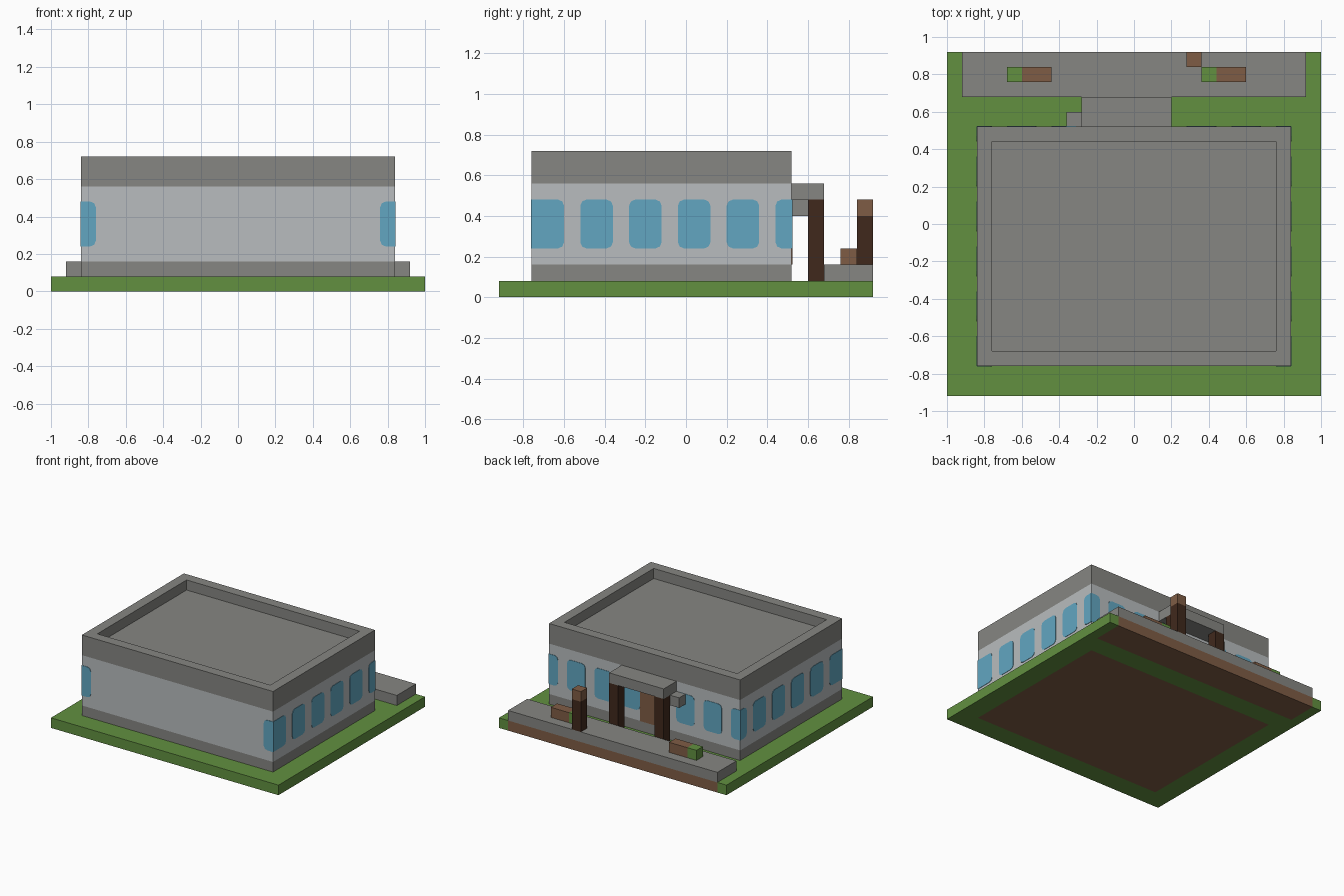
import bpy
import bmesh
from mathutils import Vector

if "Cube" in bpy.data.objects:
    bpy.data.objects.remove(bpy.data.objects["Cube"], do_unlink=True)

U = 0.08  # module size


def material(name, rgb):
    linear = [(c / 255) ** 2.2 for c in rgb] + [1.0]
    mat = bpy.data.materials.new(name)
    mat.use_nodes = True
    mat.diffuse_color = linear
    bsdf = mat.node_tree.nodes["Principled BSDF"]
    bsdf.inputs["Base Color"].default_value = linear
    bsdf.inputs["Roughness"].default_value = 0.9
    return mat


grass = material("grass green", (98, 143, 66))
stone = material("stone grey", (133, 133, 129))
plaster = material("pale grey wall", (183, 187, 189))
glass = material("window blue", (98, 165, 192))
wood = material("wood brown", (126, 93, 71))
dark_wood = material("dark brown", (66, 45, 34))


def finish(name, bm, *mats):
    bmesh.ops.recalc_face_normals(bm, faces=bm.faces)
    mesh = bpy.data.meshes.new(name)
    bm.to_mesh(mesh)
    bm.free()
    for m in mats:
        mesh.materials.append(m)
    obj = bpy.data.objects.new(name, mesh)
    bpy.context.scene.collection.objects.link(obj)
    return obj


def box_mesh(x, y, z):
    bm = bmesh.new()
    bmesh.ops.create_cube(bm, size=1)
    for v in bm.verts:
        for i, (lo, hi) in enumerate((x, y, z)):
            v.co[i] = lo if v.co[i] < 0 else hi
    return bm


def box(name, x, y, z, mat):
    return finish(name, box_mesh(x, y, z), mat)


# Ground slab: grass, with soil showing underneath and along the back
bm = box_mesh((-1, 1), (-0.92, 0.92), (0, U))
cuts = [(0, s * c) for s in (-1, 1) for c in (0.84, 0.92)]
cuts += [(1, c) for c in (-0.76, 0.52, 0.68)]
for axis, c in cuts:
    co, no = Vector((0, 0, 0)), Vector((0, 0, 0))
    co[axis], no[axis] = c, 1
    geom = bm.verts[:] + bm.edges[:] + bm.faces[:]
    bmesh.ops.bisect_plane(bm, geom=geom, plane_co=co, plane_no=no)
bm.normal_update()
for f in bm.faces:
    c = f.calc_center_median()
    under_building = abs(c.x) < 0.84 and -0.76 < c.y < 0.52
    under_paving = abs(c.x) < 0.92 and c.y > 0.68
    exposed = f.normal.z < -0.5 or f.normal.y > 0.5
    f.material_index = int(exposed and (under_building or under_paving))
finish("ground", bm, grass, wood)

# Building shell: plinth, pale wall, parapet and sunken roof as one skin
X, Y0, Y1 = 0.84, -0.76, 0.52
bm = bmesh.new()
rings = []
for inset, z in ((0, U), (0, 0.16), (0, 0.56), (0, 0.72), (U, 0.72), (U, 0.64)):
    x, a, b = X - inset, Y0 + inset, Y1 - inset
    rings.append([bm.verts.new((px, py, z))
                  for px, py in ((-x, a), (x, a), (x, b), (-x, b))])
for k, (lower, upper) in enumerate(zip(rings, rings[1:])):
    for i in range(4):
        j = (i + 1) % 4
        f = bm.faces.new((lower[i], lower[j], upper[j], upper[i]))
        f.material_index = 1 if k == 1 else 0
bm.faces.new(rings[-1])
bm.faces.new(rings[0][::-1])
finish("building", bm, stone, plaster)


# Windows: thin plates with eased corners, square where they wrap an edge
def window_outline(a, b, ease_a, ease_b):
    lo, hi, r = 0.24, 0.48, 0.03
    pts = []
    for u, z, su, sz, ease in ((a, lo, 1, 1, ease_a), (b, lo, -1, 1, ease_b),
                               (b, hi, -1, -1, ease_b), (a, hi, 1, -1, ease_a)):
        if not ease:
            pts.append((u, z))
            continue
        arc = [(u, z + sz * r), (u + su * r * 0.3, z + sz * r * 0.3), (u + su * r, z)]
        pts += arc if su == sz else arc[::-1]
    return pts


def windows(name, spans, start, end, place):
    bm = bmesh.new()
    for a, b in spans:
        outline = window_outline(a, b, abs(a - start) > 0.01, abs(b - end) > 0.01)
        face = bm.faces.new([bm.verts.new(place(u, z, 0)) for u, z in outline])
        new = bmesh.ops.extrude_face_region(bm, geom=[face])["geom"]
        push = Vector(place(0, 0, 0.003)) - Vector(place(0, 0, 0))
        bmesh.ops.translate(bm, vec=push,
                            verts=[v for v in new if isinstance(v, bmesh.types.BMVert)])
    finish(name, bm, glass)


side = [(Y0 + 3 * U * i, min(Y0 + 3 * U * i + 2 * U, Y1)) for i in range(6)]
corners = [(-X, -X + U), (X - U, X)]
inner = [(-0.68 + 3 * U * i, -0.52 + 3 * U * i) for i in range(6) if i != 2]
for label, s in (("left", 1), ("right", -1)):
    windows(label + "_windows", side, Y0, Y1, lambda u, z, d: (s * (X + d), u, z))
windows("front_windows", corners, -X, X, lambda u, z, d: (u, Y0 - d, z))
windows("back_windows", corners + inner, -X, X, lambda u, z, d: (u, Y1 + d, z))

# Entrance: door, canopy, bracket and posts
box("door", (-0.2, 0.04), (Y1, Y1 + 0.003), (0.16, 0.4), wood)
box("canopy", (-0.28, 0.2), (Y1, 0.68), (0.48, 0.56), stone)
box("canopy_bracket", (-0.36, -0.28), (Y1, 0.6), (0.4, 0.48), stone)
for label, x in (("left", 0.12), ("right", -0.28)):
    box(label + "_canopy_post", (x, x + U), (0.6, 0.68), (U, 0.48), dark_wood)

# Pavement with benches, planters and a free-standing post
box("pavement", (-0.92, 0.92), (0.68, 0.92), (U, 0.16), stone)
for label, x in (("left", 0.36), ("right", -0.68)):
    box(label + "_planter", (x, x + U), (0.76, 0.84), (0.16, 0.24), grass)
    box(label + "_bench", (x + U, x + 3 * U), (0.76, 0.84), (0.16, 0.24), wood)
box("sign_post", (0.28, 0.36), (0.84, 0.92), (0.16, 0.4), dark_wood)
box("sign_post_cap", (0.28, 0.36), (0.84, 0.92), (0.4, 0.48), wood)
